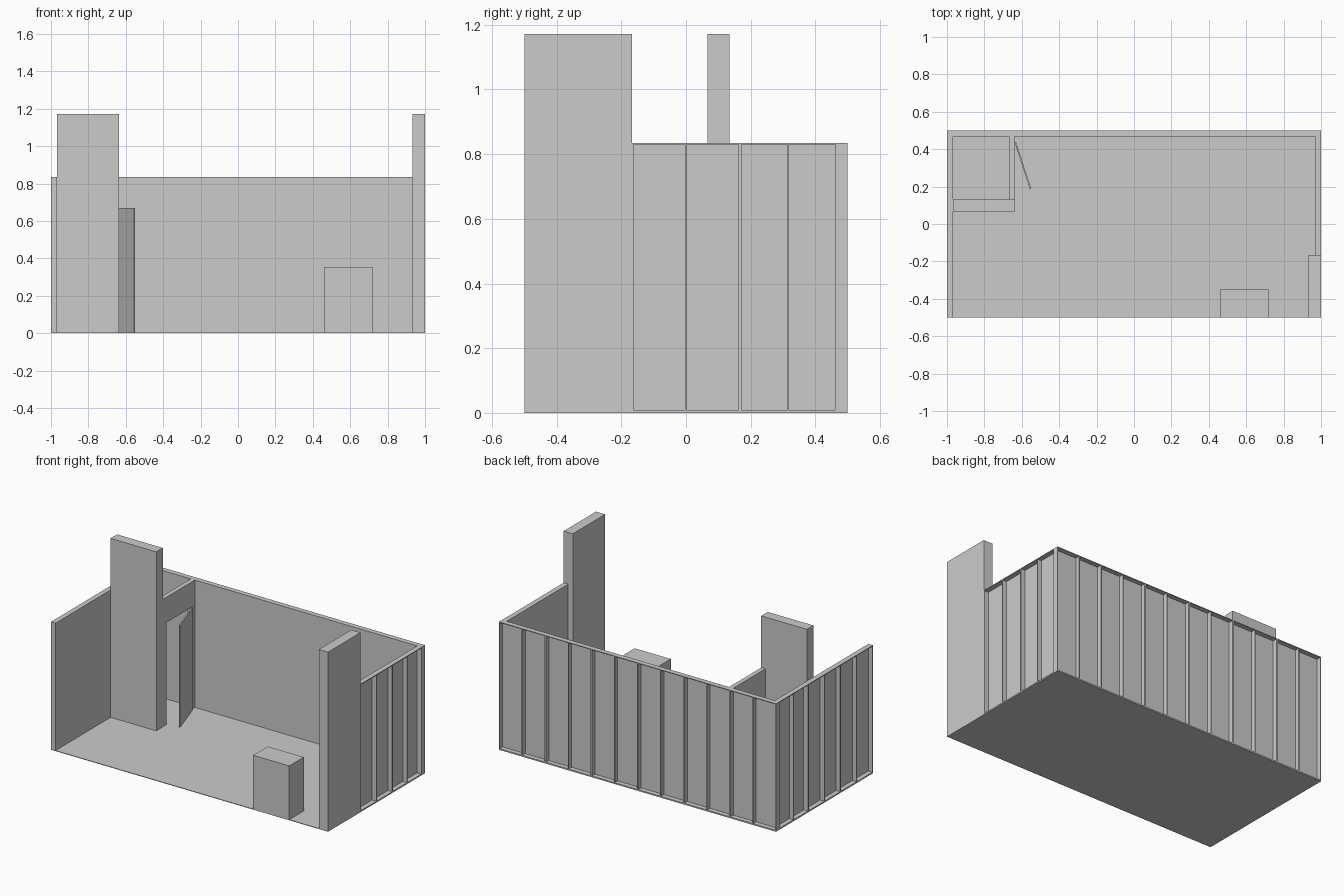
import bpy
import bmesh
import math
from mathutils import Matrix, Vector

if "Cube" in bpy.data.objects:
    bpy.data.objects.remove(bpy.data.objects["Cube"])

FLOOR = 0.004     # floor thickness
WALL_H = 0.835    # height of the wall flats
TALL_H = 1.172    # height of the two tall display panels
DEPTH = 1 / 30    # depth of a flat
BAR = 0.005       # frame bar width
SKIN = 0.003      # face sheet thickness


def add_boxes(name, boxes):
    """One object out of boxes given as (x0, x1, y0, y1, z0, z1)."""
    bm = bmesh.new()
    for x0, x1, y0, y1, z0, z1 in boxes:
        m = (Matrix.Translation(((x0 + x1) / 2, (y0 + y1) / 2, (z0 + z1) / 2))
             @ Matrix.Diagonal((x1 - x0, y1 - y0, z1 - z0, 1)))
        bmesh.ops.create_cube(bm, size=1, matrix=m)
    mesh = bpy.data.meshes.new(name)
    bm.to_mesh(mesh)
    bm.free()
    ob = bpy.data.objects.new(name, mesh)
    bpy.context.collection.objects.link(ob)
    return ob


def wall_flat(name, axis, u0, u1, side):
    """Framed flat: inner face sheet, outer frame and a middle stud."""
    outer = 1.0 if axis == 'y' else 0.5

    def box(a, b, d0, d1, z0, z1):
        d = sorted((side * (outer - d0), side * (outer - d1)))
        return (*d, a, b, z0, z1) if axis == 'y' else (a, b, *d, z0, z1)

    mid, back = (u0 + u1) / 2, DEPTH - SKIN
    parts = [box(u0, u1, back, DEPTH, FLOOR, WALL_H)]
    for a in (u0, mid - BAR / 2, u1 - BAR):
        parts.append(box(a, a + BAR, 0, back, FLOOR + BAR, WALL_H - BAR))
    for z in (FLOOR, WALL_H - BAR):
        parts.append(box(u0, u1, 0, back, z, z + BAR))
    add_boxes(name, parts)


# Floor
add_boxes("floor", [(-1, 1, -0.5, 0.5, 0, FLOOR)])

# Back wall: six flats across the full width
for i in range(6):
    wall_flat(f"back_wall_flat_{i + 1}", 'x', -1 + i / 3, -1 + (i + 1) / 3, 1)

# Side walls: the left runs to the front, the right stops at the tall panel
cuts = [-0.5, -1 / 6, 1 / 6, 0.5 - DEPTH]
for i in range(3):
    wall_flat(f"left_wall_flat_{i + 1}", 'y', cuts[i], cuts[i + 1], -1)
    if i:
        wall_flat(f"right_wall_flat_{i}", 'y', cuts[i], cuts[i + 1], 1)

# Tall display panels
add_boxes("right_tall_panel", [(0.934, 1, -0.5, -1 / 6, FLOOR, TALL_H)])
add_boxes("closet_front_panel", [(-0.967, -0.637, 0.067, 0.134, FLOOR, TALL_H)])

# Closet side wall with a door opening
X0, X1 = -0.668, -0.638
add_boxes("closet_side_wall", [
    (X0, X1, 0.134, 0.172, FLOOR, WALL_H),
    (X0, X1, 0.435, 0.467, FLOOR, WALL_H),
    (X0, X1, 0.172, 0.435, 0.67, WALL_H)])

# Door standing ajar, hinged at the back jamb
door = add_boxes("closet_door", [(0, 0.008, -0.262, 0, 0, 0.665)])
door.location = Vector((X1, 0.435, FLOOR))
door.rotation_euler.z = math.radians(18)

# Reception counter
add_boxes("counter", [(0.46, 0.72, -0.5, -0.35, FLOOR, 0.355)])
